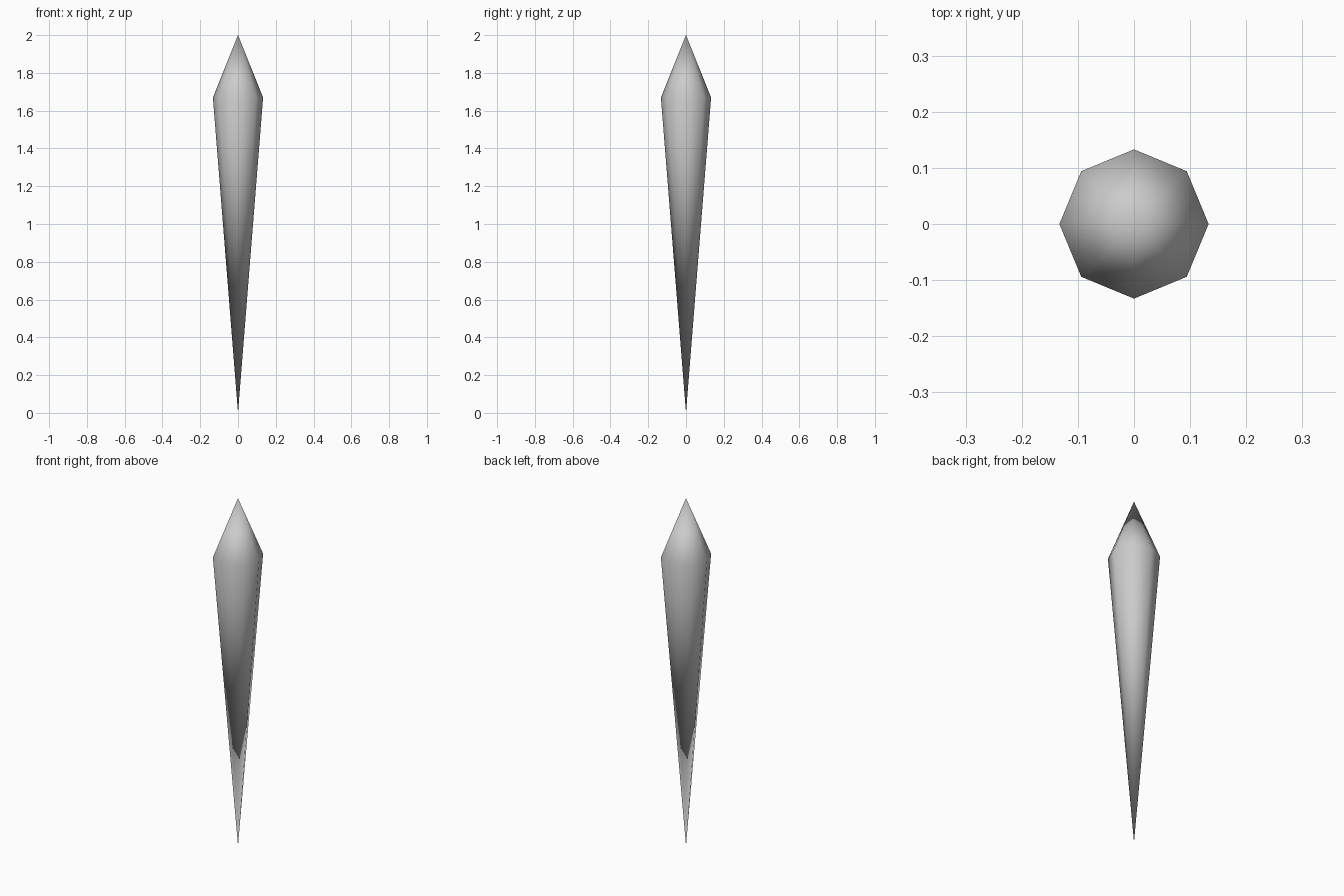
import bpy, bmesh
from math import cos, sin, tau

if "Cube" in bpy.data.objects:
    bpy.data.objects.remove(bpy.data.objects["Cube"])

SIDES = 8
RADIUS = 0.133
SHOULDER_Z = 1.67
TOP_Z = 2.0

# Eight-sided spike: one ring at the shoulder, joined to a tip above and below
bm = bmesh.new()
ring = [bm.verts.new((RADIUS * cos(tau * i / SIDES), RADIUS * sin(tau * i / SIDES), SHOULDER_Z))
        for i in range(SIDES)]
top = bm.verts.new((0, 0, TOP_Z))
bottom = bm.verts.new((0, 0, 0))
for i in range(SIDES):
    a, b = ring[i], ring[(i + 1) % SIDES]
    bm.faces.new((a, b, top))
    bm.faces.new((b, a, bottom))
for face in bm.faces:
    face.smooth = True

mesh = bpy.data.meshes.new("crystal_spike")
bm.to_mesh(mesh)
bm.free()
spike = bpy.data.objects.new("crystal_spike", mesh)
bpy.context.collection.objects.link(spike)
